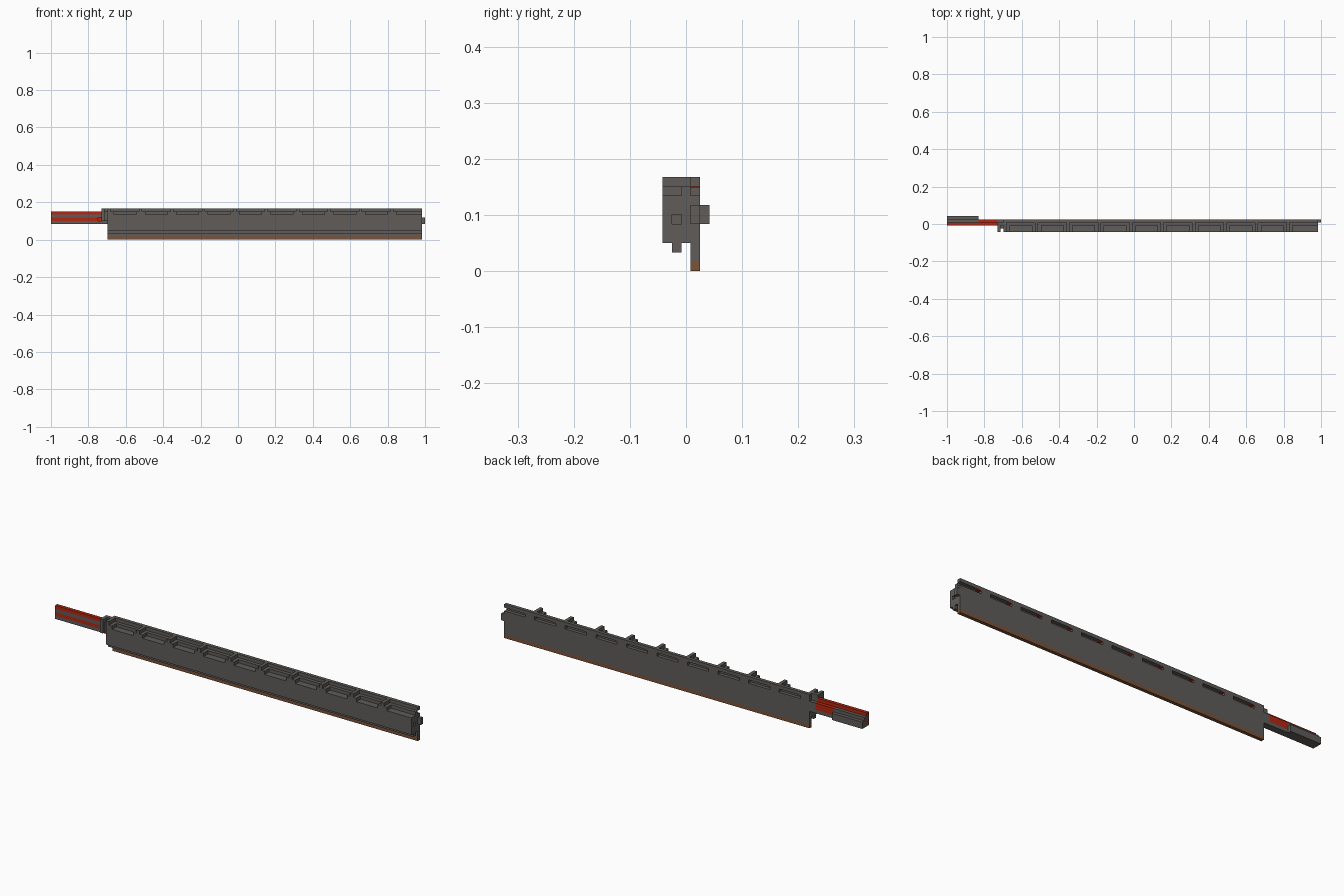
import bpy, bmesh
from mathutils import Vector

if "Cube" in bpy.data.objects:
    bpy.data.objects.remove(bpy.data.objects["Cube"], do_unlink=True)

U = 2 / 119            # one grid unit of the blocky design
CELLS = 10
BODY0, BODY1 = 18, 118
ORIGIN = Vector((59.5, 2.5, 0))


def material(name, rgb):
    m = bpy.data.materials.new(name)
    m.use_nodes = True
    m.diffuse_color = (*rgb, 1)
    bsdf = next(n for n in m.node_tree.nodes if n.type == 'BSDF_PRINCIPLED')
    bsdf.inputs["Base Color"].default_value = (*rgb, 1)
    return m


GREY = material("dark grey metal", (0.115, 0.108, 0.1))
RED = material("deep red", (0.46, 0.02, 0.006))
BRONZE = material("bronze edge", (0.2, 0.085, 0.04))


def part(name, mat, *boxes):
    """Object made of boxes, each given as (x0, x1, y0, y1, z0, z1) in grid units."""
    bm = bmesh.new()
    for x0, x1, y0, y1, z0, z1 in boxes:
        lo, hi = Vector((x0, y0, z0)), Vector((x1, y1, z1))
        cube = bmesh.ops.create_cube(bm, size=1)
        for v in cube["verts"]:
            v.co = ((lo + hi) / 2 + v.co * (hi - lo) - ORIGIN) * U
    mesh = bpy.data.meshes.new(name)
    bm.to_mesh(mesh)
    bm.free()
    mesh.materials.append(mat)
    obj = bpy.data.objects.new(name, mesh)
    bpy.context.collection.objects.link(obj)
    return obj


# Main beam with a small socket in its end
beam = part("beam", GREY, (BODY0, BODY1, 0, 3, 3, 8))
socket = part("socket_cutter", GREY, (BODY1 - 1, BODY1 + 1, 1, 2, 5, 6))
socket.hide_render = True
socket.hide_viewport = True
cut = beam.modifiers.new("socket", 'BOOLEAN')
cut.operation = 'DIFFERENCE'
cut.solver = 'EXACT'
cut.object = socket

part("lower_rail", GREY, (BODY0, BODY1, 1, 2, 2, 3))
part("upper_ledge", GREY, (BODY0, BODY1, 2, 3, 8, 9))
part("back_plate", GREY, (BODY0, BODY1, 3, 4, 1, 8))
part("top_strip", GREY, (BODY0, BODY1, 3, 4, 9, 10))
part("bottom_edge", BRONZE, (BODY0, BODY1, 3, 4, 0, 1))
part("end_tab", GREY, (BODY1, BODY1 + 1, 3, 4, 5, 7))

# Stepped ribs on the front, slot dividers on the back, red slot accents
ribs, dividers, accents = [], [], []
for i in range(CELLS):
    x = BODY0 + 10 * i
    ribs += [(x, x + 1, 0, 3, 8, 10), (x + 1, x + 2, 0, 2, 8, 9)]
    if i < CELLS - 1:
        ribs.append((x + 9, x + 10, 0, 2, 8, 9))
    dividers.append((x, x + 3, 3, 4, 8, 9))
    accents.append((x + 3, x + 4, 3, 4, 8.85, 9))
part("ribs", GREY, *ribs)
part("slot_dividers", GREY, *dividers)
part("slot_accents", RED, *accents)

# Stepped guard at the handle end
part("guard", GREY, (16, 18, 2, 4, 5, 8), (16, 17, 0, 2, 6, 10),
     (17, 18, 1, 2, 6, 9), (16, 18, 2, 3, 8, 10))

# Handle: layered red and grey core with a grey grip behind
part("handle_core", GREY, (0, 16, 2, 3, 5, 6), (0, 16, 2, 3, 7, 8))
part("handle_red_bands", RED, (0, 15, 2, 3, 6, 7), (0, 16, 2, 3, 8, 9))
part("handle_red_neck", RED, (10, 16, 3, 4, 6, 8))
part("handle_neck_base", GREY, (10, 16, 3, 4, 5, 6))
part("handle_grip", GREY, (0, 10, 3, 4, 5, 8), (0, 10, 4, 5, 5, 7))
